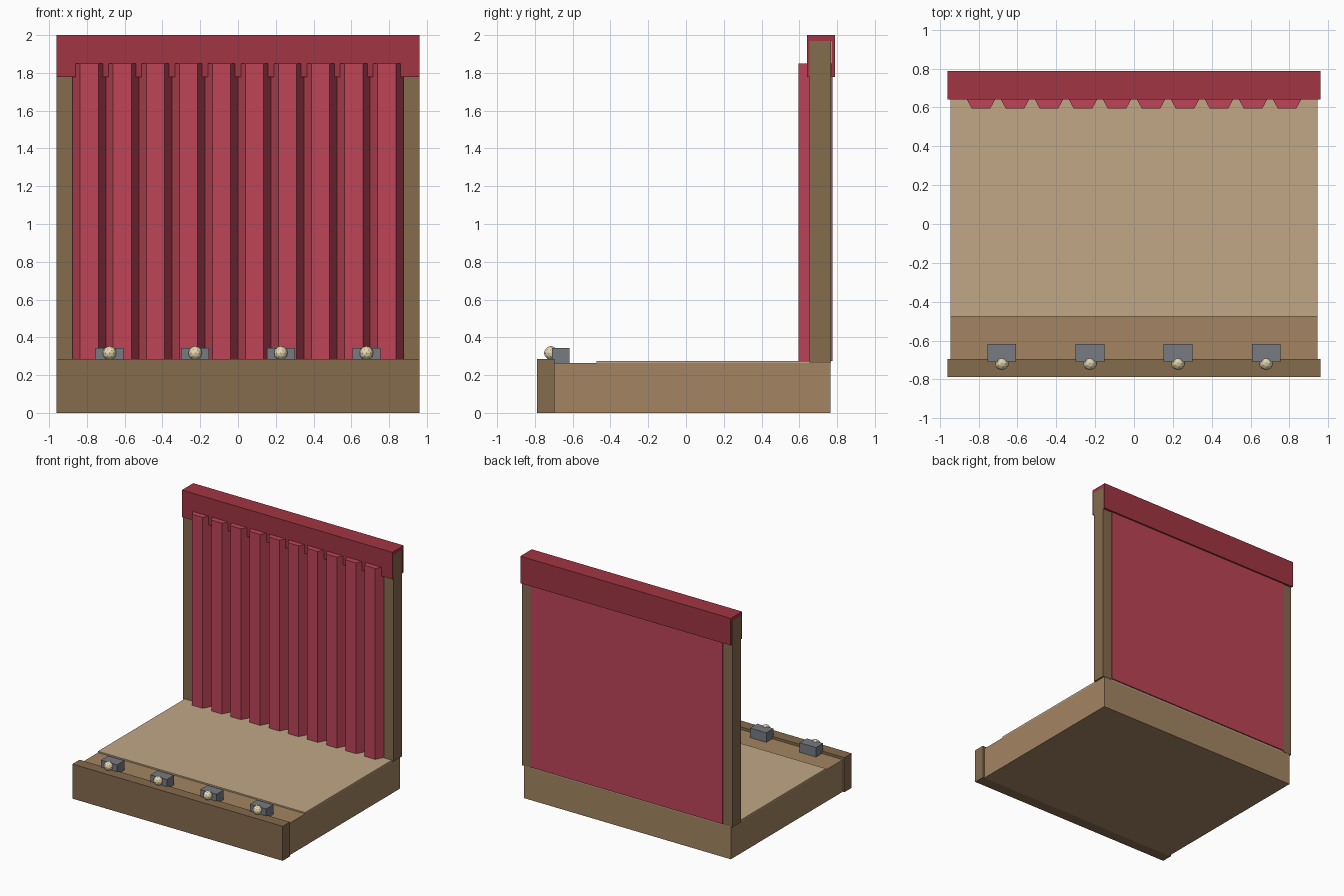
import bpy, bmesh

if "Cube" in bpy.data.objects:
    bpy.data.objects.remove(bpy.data.objects["Cube"])


def material(name, r, g, b):
    m = bpy.data.materials.new(name)
    m.diffuse_color = (*[(c / 255) ** 2.2 for c in (r, g, b)], 1)
    m.use_nodes = True
    m.node_tree.nodes["Principled BSDF"].inputs["Base Color"].default_value = m.diffuse_color
    return m


DARK_WOOD = material("dark_wood", 132, 106, 78)
WOOD = material("wood", 162, 132, 98)
PALE_WOOD = material("pale_wood", 192, 166, 134)
RED = material("red_cloth", 188, 70, 88)
DEEP_RED = material("deep_red_cloth", 160, 56, 68)
GREY = material("grey_metal", 118, 122, 128)
BULB = material("warm_glass", 228, 214, 174)


def finish(name, bm, mat):
    bmesh.ops.recalc_face_normals(bm, faces=bm.faces[:])
    me = bpy.data.meshes.new(name)
    bm.to_mesh(me)
    bm.free()
    me.materials.append(mat)
    ob = bpy.data.objects.new(name, me)
    bpy.context.collection.objects.link(ob)
    return ob


def box(name, x, y, z, mat):
    bm = bmesh.new()
    bmesh.ops.create_cube(bm, size=1)
    for v in bm.verts:
        v.co = [r[0] if c < 0 else r[1] for c, r in zip(v.co, (x, y, z))]
    return finish(name, bm, mat)


def extrude(name, points, offset, mat):
    bm = bmesh.new()
    face = bm.faces.new([bm.verts.new(p) for p in points])
    res = bmesh.ops.extrude_face_region(bm, geom=[face], use_keep_orig=True)
    verts = [g for g in res["geom"] if isinstance(g, bmesh.types.BMVert)]
    bmesh.ops.translate(bm, verts=verts, vec=offset)
    return finish(name, bm, mat)


# Stage platform, raised deck and front fascia
box("platform", (-0.945, 0.945), (-0.70, 0.765), (0, 0.264), WOOD)
box("deck", (-0.945, 0.945), (-0.475, 0.765), (0.264, 0.275), PALE_WOOD)
box("front_fascia", (-0.96, 0.96), (-0.788, -0.695), (0, 0.285), DARK_WOOD)

# Side posts
for side, x in (("left", (-0.96, -0.875)), ("right", (0.875, 0.96))):
    box(side + "_post", x, (0.655, 0.768), (0.268, 1.97), DARK_WOOD)

# Pleated curtain with a flat back
PLEATS, PITCH = 10, 0.175
outline = [(-0.875, 0.775), (-0.875, 0.668)]
for i in range(PLEATS):
    cx = -0.875 + PITCH * (i + 0.5)
    outline += [(cx - 0.048, 0.595), (cx + 0.048, 0.595), (cx + PITCH / 2, 0.668)]
outline.append((0.875, 0.775))
extrude("curtain", [(x, y, 0.275) for x, y in outline], (0, 0, 1.575), RED)

# Pelmet: open-ended channel over the posts
channel = [(0.64, 1.777), (0.64, 2.0), (0.788, 2.0), (0.788, 1.777),
           (0.77, 1.777), (0.77, 1.97), (0.655, 1.97), (0.655, 1.777)]
extrude("pelmet", [(-0.96, y, z) for y, z in channel], (1.92, 0, 0), DEEP_RED)

# Footlights along the front edge
for i in range(4):
    cx = -0.68 + i * 0.68 * 2 / 3
    box(f"footlight_housing_{i + 1}", (cx - 0.074, cx + 0.074),
        (-0.71, -0.617), (0.262, 0.343), GREY)
    bm = bmesh.new()
    bmesh.ops.create_icosphere(bm, subdivisions=2, radius=0.037)
    ob = finish(f"footlight_bulb_{i + 1}", bm, BULB)
    ob.location = (cx, -0.715, 0.317)
